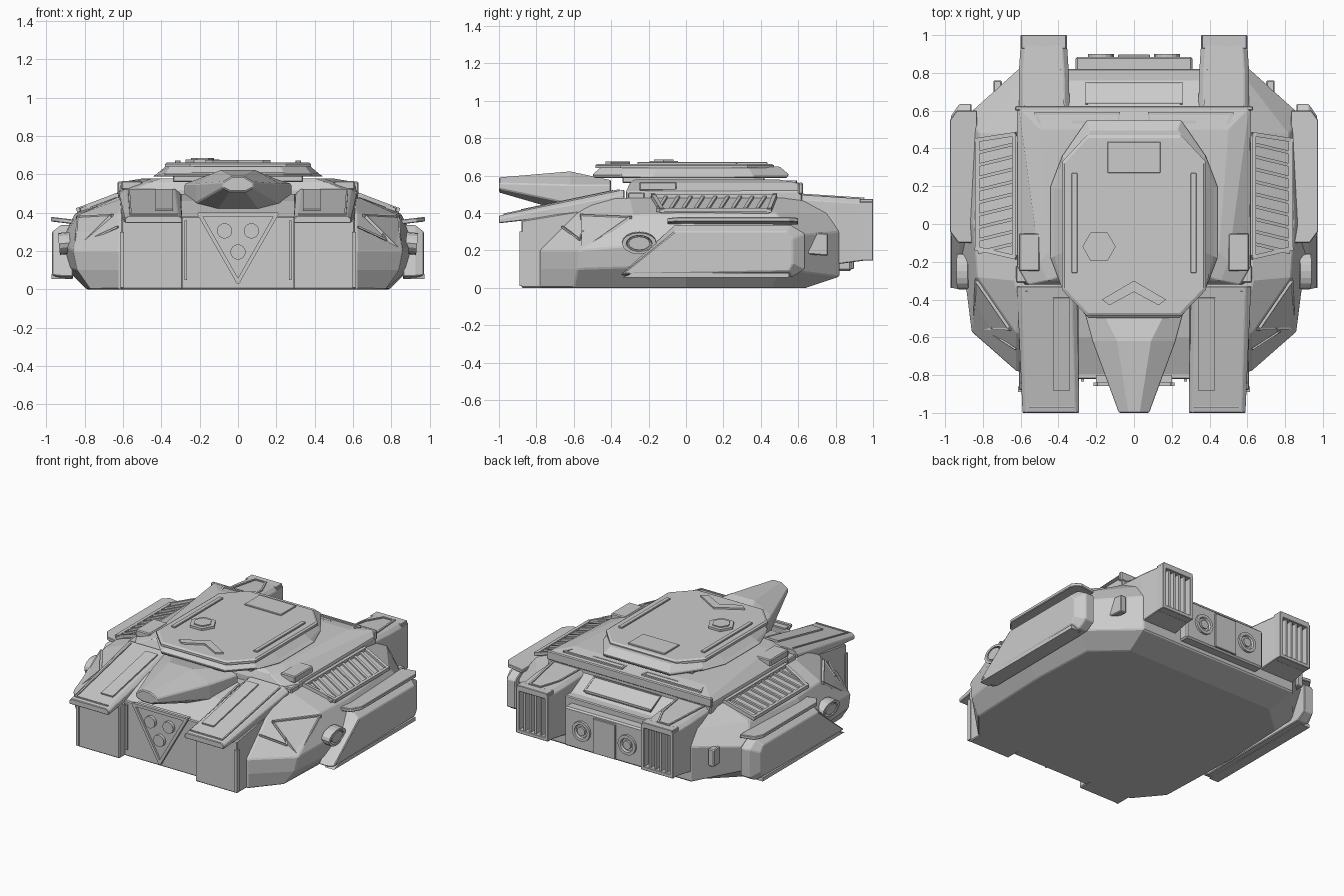
import bpy, bmesh, math
from mathutils import Vector, Matrix

if "Cube" in bpy.data.objects:
    bpy.data.objects.remove(bpy.data.objects["Cube"])


def finish(name, bm, mirror=False, bevel=0.0):
    bmesh.ops.recalc_face_normals(bm, faces=bm.faces)
    me = bpy.data.meshes.new(name)
    bm.to_mesh(me)
    bm.free()
    ob = bpy.data.objects.new(name, me)
    bpy.context.collection.objects.link(ob)
    if bevel:
        b = ob.modifiers.new("bevel", 'BEVEL')
        b.width, b.segments, b.angle_limit = bevel, 1, math.radians(30)
    if mirror:
        m = ob.modifiers.new("mirror", 'MIRROR')
        m.use_mirror_merge = False
    return ob


def loft(name, rings, mirror=False, bevel=0.0):
    """Skin a stack of equal-length rings and cap both ends."""
    bm = bmesh.new()
    vs = [[bm.verts.new(p) for p in r] for r in rings]
    n = len(rings[0])
    for a, b in zip(vs, vs[1:]):
        for i in range(n):
            j = (i + 1) % n
            bm.faces.new((a[i], a[j], b[j], b[i]))
    bm.faces.new(vs[0])
    bm.faces.new(vs[-1])
    return finish(name, bm, mirror, bevel)


def sym(half):
    """Complete a half ring across x = 0."""
    return list(half) + [(-p[0], *p[1:]) for p in reversed(half)]


def flat(pts, z):
    return [(x, y, z) for x, y in pts]


def box(name, x, y, z, mirror=False, bevel=0.006):
    q = [(x[0], y[0]), (x[1], y[0]), (x[1], y[1]), (x[0], y[1])]
    return loft(name, [flat(q, z[0]), flat(q, z[1])], mirror, bevel)


def side_prism(name, yz, x0, x1, mirror=False, bevel=0.006):
    return loft(name, [[(x, y, z) for y, z in yz] for x in (x0, x1)], mirror, bevel)


def plate(name, pts, t, mirror=False):
    """Flat panel raised by t on both sides of its plane."""
    p = [Vector(v) for v in pts]
    n = (p[1] - p[0]).cross(p[2] - p[0]).normalized() * t
    return loft(name, [[v - n for v in p], [v + n for v in p]], mirror)


def trim(name, pts, closed=False, w=0.012, mirror=False):
    """Raised square bead along a polyline."""
    bm = bmesh.new()
    p = [Vector(v) for v in pts]
    for a, b in zip(p, p[1:] + (p[:1] if closed else [])):
        d = b - a
        m = Matrix.Translation((a + b) / 2) @ d.to_track_quat('Y', 'Z').to_matrix().to_4x4()
        m = m @ Matrix.Diagonal((w, d.length + w, w, 1))
        bmesh.ops.create_cube(bm, size=1, matrix=m)
    return finish(name, bm, mirror)


def disc(name, loc, r, depth, axis, n=16, mirror=False, squash=1.0, inner=0.0):
    """Short cylinder along an axis; inner > 0 sinks a dish in its +axis end."""
    prof = [(r, -depth / 2), (r, depth / 2)]
    if inner:
        prof += [(inner, depth / 2), (inner * 0.9, 0)]
    q = Vector(axis).to_track_quat('Z', 'Y')
    rings = [[Vector(loc) + q @ Vector((a * math.cos(t), a * squash * math.sin(t), h))
              for t in [2 * math.pi * i / n for i in range(n)]] for a, h in prof]
    return loft(name, rings, mirror)


# Main hull: stacked half outlines, front to rear
loft("hull", [sym(r) for r in (
    [(.62, -.78, 0), (.77, -.60, 0), (.79, 0, 0), (.77, .46, 0), (.57, .64, 0)],
    [(.62, -.78, .10), (.84, -.58, .10), (.91, 0, .12), (.87, .50, .10), (.61, .82, .06)],
    [(.62, -.78, .20), (.86, -.57, .20), (.93, -.02, .25), (.88, .58, .28), (.61, .82, .30)],
    [(.62, -.58, .40), (.83, -.28, .39), (.85, 0, .395), (.82, .48, .40), (.60, .76, .40)],
    [(.60, -.45, .48), (.63, -.30, .48), (.63, 0, .48), (.63, .48, .48), (.60, .62, .48)])],
    bevel=.006)

# Front blocks, sloping fenders and centre panel
side_prism("front_block", [(-.88, 0), (-.88, .36), (-.4, .44), (-.4, 0)], .29, .61, True)
loft("front_fender", [
    [(.29, -1, .345), (.59, -1, .345), (.59, -1, .37), (.57, -1, .385), (.31, -1, .385), (.29, -1, .37)],
    [(.30, -.33, .42), (.62, -.33, .42), (.62, -.33, .50), (.59, -.33, .525), (.33, -.33, .525), (.30, -.33, .50)]],
    True, .004)


def fz(y):
    return .387 + .21 * (y + 1)


plate("fender_strip", [(x, y, fz(y)) for x, y in ((.34, -.88), (.43, -.88), (.43, -.39), (.34, -.39))], .008, True)
trim("fender_bead", [(x, y, fz(y)) for x, y in ((.57, -.36), (.56, -.97), (.32, -.97))], w=.01, mirror=True)
box("block_edge", (.595, .615), (-.89, -.86), (.01, .3), True, 0)
box("front_panel", (-.3, .3), (-.82, -.6), (0, .38))
side_prism("front_slope", [(-.82, .37), (-.4, .37), (-.4, .5), (-.6, .46)], -.3, .3)
box("panel_rib", (.265, .28), (-.835, -.8), (.05, .36), True, 0)
tri = [(-.2, .39), (.2, .39), (0, .04)]
loft("front_triangle", [[(x, y, z) for x, z in tri] for y in (-.80, -.845)])
trim("triangle_rim", [(x, -.848, z) for x, z in tri], True, .02)
for i, (x, z) in enumerate(((-.07, .305), (.07, .305), (0, .195))):
    disc(f"front_lamp_{i}", (x, -.852, z), .04, .03, (0, -1, 0))

# Pointed nose
nose = ((-1, [(.04, .51), (.08, .53), (.08, .56), (.03, .59)]),
        (-.62, [(.12, .40), (.22, .45), (.22, .55), (.09, .622)]),
        (-.40, [(.14, .40), (.28, .45), (.28, .55), (.2, .575)]))
loft("nose", [[(x, y, z) for x, z in sym(h)] for y, h in nose], bevel=.006)

# Upper deck
loft("deck", [sym(flat([(.60, -.32), (.62, -.22), (.62, .62)], .45)),
              sym(flat([(.56, -.32), (.62, -.22), (.62, .62)], .515)),
              sym(flat([(.46, -.30), (.50, -.20), (.61, .615)], .56)),
              sym(flat([(.40, -.28), (.45, -.15), (.50, .50)], .578))], bevel=.005)
box("deck_rear_lip", (-.63, .63), (.60, .625), (.50, .562))
trim("deck_frame", flat([(.08, .585), (.52, .585), (.43, .37), (.37, .37), (.32, .54), (.08, .54)], .566),
     True, .014, True)
box("deck_side_block", (.50, .61), (-.25, -.05), (.52, .566), True)
box("deck_step_block", (.53, .625), (-.31, -.22), (.46, .51), True)

# Turret neck, flared collar and octagonal lid
box("turret_neck", (-.34, .34), (-.34, .42), (.56, .60))
loft("turret_collar", [
    sym(flat([(.24, -.49), (.38, -.34), (.445, -.18), (.445, .2), (.38, .36), (.25, .54)], .588)),
    sym(flat([(.24, -.50), (.38, -.35), (.42, -.17), (.42, .19), (.38, .36), (.25, .55)], .606)),
    sym(flat([(.22, -.45), (.35, -.33), (.37, -.15), (.37, .18), (.35, .33), (.23, .50)], .648))], bevel=.004)
lid = [(.25, -.485), (.38, -.35), (.38, .33), (.25, .47)]
loft("turret_lid", [sym(flat(lid, .640)), sym(flat(lid, .655)),
                    sym(flat([(x * .97, y * .97) for x, y in lid], .663))])
box("lid_strip", (.30, .33), (-.26, .27), (.65, .673), True, .003)
box("lid_rear_panel", (-.14, .14), (.27, .435), (.65, .672), bevel=.003)
disc("lid_hatch", (-.185, -.12, .667), .088, .022, (0, 0, 1), 6)
disc("lid_hatch_top", (-.185, -.12, .675), .06, .02, (0, 0, 1), 6)
chev = [(-.17, -.40), (0, -.30), (.17, -.40), (.13, -.43), (0, -.36), (-.13, -.43)]
loft("lid_chevron", [flat(chev, .65), flat(chev, .674)])

# Louvres on the sloping shoulders


def shoulder(x, y, up=0.0):
    return (x, y, .48 - (x - .63) * .38 + up)


grille = [(.635, .475), (.83, .445), (.83, -.13), (.635, -.175)]
plate("louvre_bed", [shoulder(x, y) for x, y in grille], .006, True)
trim("louvre_frame", [shoulder(x, y, .012) for x, y in grille], True, .022, True)
for i in range(9):
    y = .42 - i * .066
    trim(f"louvre_slat_{i}", [shoulder(.65, y, .008), shoulder(.815, y - .04, .008)], w=.018, mirror=True)

# Side pods with overhanging rails and round lamps
pod = [(-.35, .07), (-.06, .335), (.56, .335), (.635, .29), (.635, .10), (.57, .06), (-.3, .055)]
mid = [(-.34, .075), (-.06, .30), (.54, .30), (.57, .26), (.57, .13), (.55, .09), (-.3, .075)]
loft("side_pod", [[(.86, y, z) for y, z in pod], [(.925, y, z) for y, z in pod],
                  [(.97, y, z) for y, z in mid]], True, .005)
loft("side_rail", [[(x, y, z + (x - .84) * .12) for x, y in
                    ((.83, -.10), (.93, -.10), (.975, -.04), (.975, .55), (.94, .60), (.83, .60))]
                   for z in (.338, .362)], True, .004)
side_prism("pod_skirt", [(-.34, .055), (.55, .055), (.55, .08), (-.28, .08)], .9, .972, True, 0)
disc("side_lamp", (.905, -.25, .24), .092, .06, (1, 0, -.1), 16, True, .62, .07)
disc("side_lamp_lens", (.91, -.25, .24), .058, .05, (1, 0, -.1), 12, True, .62)

# Triangular panel on each front corner
corner = [(.66, -.555, .385), (.845, -.55, .20), (.835, -.30, .375)]
plate("corner_panel", corner, .006, True)
trim("corner_panel_rim", corner, True, .016, True)
trim("corner_line", [(.63, -.66, .325), (.77, -.57, .26), (.75, -.55, .30)], w=.01, mirror=True)

# Rear exhaust housings with slatted vents


def quad(y, x0, x1, z0, z1):
    c = .025
    return [(x0, y, z0), (x1, y, z0), (x1, y, z1 - c), (x1 - c, y, z1), (x0 + c, y, z1), (x0, y, z1 - c)]


loft("exhaust_housing", [quad(.55, .34, .61, .10, .50), quad(.80, .345, .61, .125, .485),
                         quad(.95, .355, .60, .145, .475)], True, .004)
for n, x, z in (("inner", (.355, .38), (.145, .46)), ("outer", (.575, .60), (.145, .46)),
                ("top", (.36, .595), (.435, .475)), ("bottom", (.36, .595), (.145, .17))):
    box(f"vent_frame_{n}", x, (.93, 1.0), z, True, .003)
for i in range(4):
    x = .417 + i * .041
    box(f"vent_slat_{i}", (x - .007, x + .007), (.94, .99), (.16, .45), True, 0)
trim("exhaust_frame", [(x, y, .502 - (y - .55) * .065) for x, y in
                       ((.375, .63), (.395, .82), (.45, .945), (.53, .945), (.575, .63))], w=.012, mirror=True)
side_prism("exhaust_side_panel", [(.64, .18), (.76, .17), (.76, .29), (.64, .30)], .70, .745, True)

# Rear panel with ports, and slope plate above it
box("rear_core", (-.4, .4), (.6, .82), (.06, .40))
box("rear_panel", (-.31, .31), (.80, .885), (.09, .36), bevel=.01)
box("rear_centre_plate", (-.085, .085), (.88, .897), (.10, .34), bevel=.003)
disc("rear_port", (.175, .885, .225), .068, .03, (0, 1, 0), 16, True, 1, .048)
disc("rear_port_core", (.175, .883, .225), .03, .03, (0, 1, 0), 12, True)
plate("rear_slope_plate", [(-.25, .64, .475), (.25, .64, .475), (.25, .745, .42), (-.25, .745, .42)], .012)
trim("rear_slope_rim", [(-.25, .64, .484), (.25, .64, .484), (.25, .745, .43), (-.25, .745, .43)], True)
